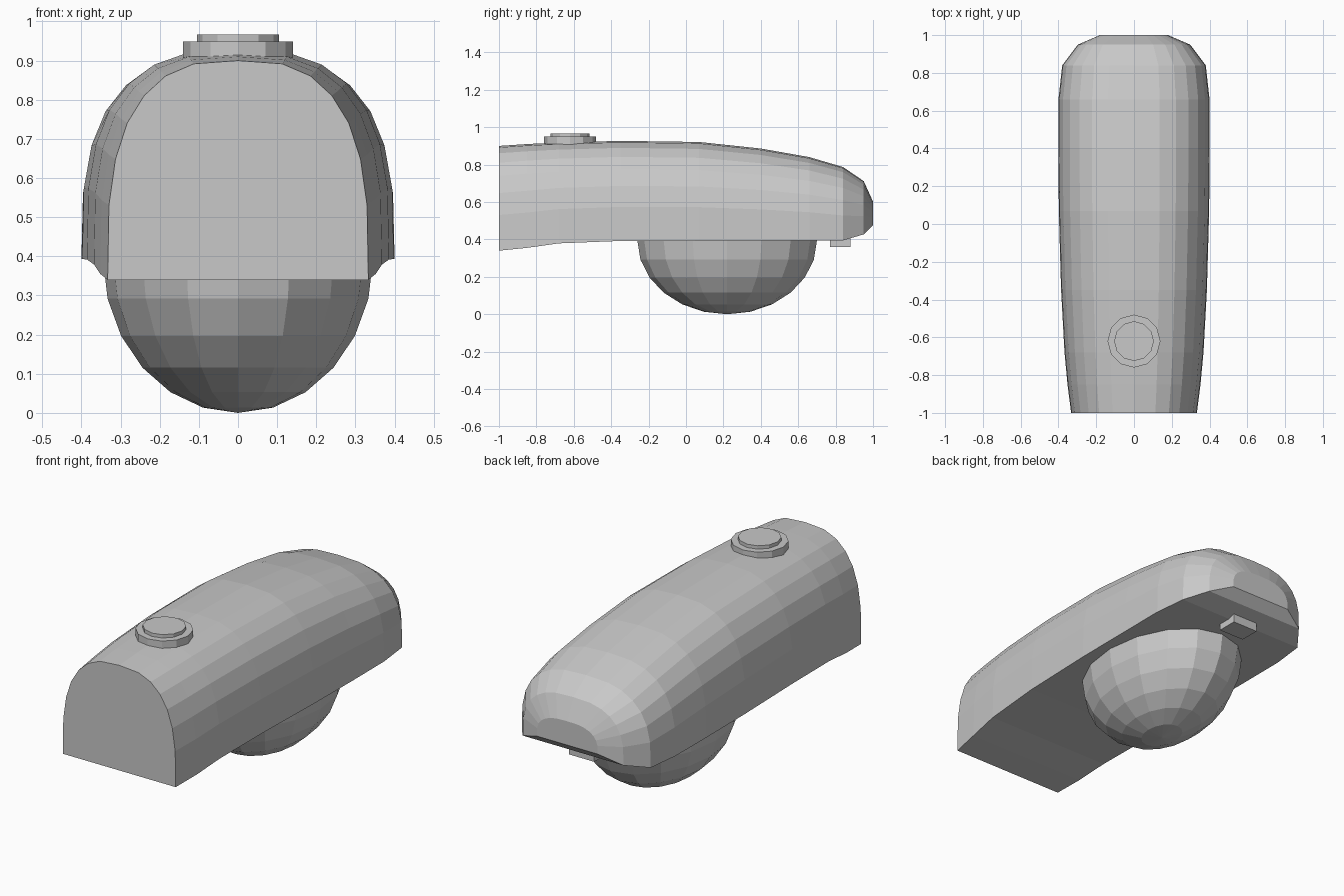
import bpy, bmesh, math

if "Cube" in bpy.data.objects:
    bpy.data.objects.remove(bpy.data.objects["Cube"])

grey = bpy.data.materials.new("light grey")
grey.diffuse_color = (0.58, 0.58, 0.58, 1)
grey.use_nodes = True
grey.node_tree.nodes["Principled BSDF"].inputs["Base Color"].default_value = grey.diffuse_color


def add_object(name, bm):
    bmesh.ops.recalc_face_normals(bm, faces=bm.faces[:])
    mesh = bpy.data.meshes.new(name)
    bm.to_mesh(mesh)
    bm.free()
    mesh.materials.append(grey)
    obj = bpy.data.objects.new(name, mesh)
    bpy.context.collection.objects.link(obj)
    return obj


def loft(bm, rings, cap_start, cap_end):
    """Bridge closed rings of equal size."""
    loops = [[bm.verts.new(p) for p in ring] for ring in rings]
    n = len(loops[0])
    for a, b in zip(loops, loops[1:]):
        for i in range(n):
            j = (i + 1) % n
            bm.faces.new((a[i], a[j], b[j], b[i]))
    if cap_start:
        bm.faces.new(loops[0])
    if cap_end:
        bm.faces.new(loops[-1])
    return loops


# Housing: arched cross-section swept along y (y, half width, bottom, top)
half = [(1, 0), (.99, .34), (.94, .55), (.85, .715), (.72, .84), (.555, .93), (.34, .985), (0, 1)]
arch = half + [(-x, z) for x, z in reversed(half[:-1])]
stations = [
    (-1.00, .333, .340, .900), (-.85, .352, .355, .910), (-.68, .368, .379, .918),
    (-.35, .386, .392, .927), (.07, .398, .393, .921), (.40, .400, .393, .886),
    (.66, .400, .394, .840), (.84, .380, .395, .787), (.95, .297, .427, .712),
    (1.00, .180, .475, .602),
]
bm = bmesh.new()
loft(bm, [[(w * x, y, lo + (hi - lo) * z) for x, z in arch] for y, w, lo, hi in stations], True, True)
add_object("lamp_housing", bm)

# Lens: lower half of an ellipsoid under the housing
bm = bmesh.new()
rings = []
for k in range(6):
    t = math.radians(15 * k)
    rings.append([(.345 * math.cos(t) * math.cos(a), .22 + .48 * math.cos(t) * math.sin(a),
                   .394 * (1 - math.sin(t))) for a in (math.tau * i / 16 for i in range(16))])
last = loft(bm, rings, True, False)[-1]
tip = bm.verts.new((0, .22, 0))
for i in range(16):
    bm.faces.new((last[i], last[(i + 1) % 16], tip))
add_object("lens_bowl", bm)


# Sensor socket on top: two stacked discs
def disc(name, r, z0, z1):
    bm = bmesh.new()
    loft(bm, [[(r * math.cos(math.tau * i / 12), -.62 + r * math.sin(math.tau * i / 12), z)
               for i in range(12)] for z in (z0, z1)], True, True)
    add_object(name, bm)


disc("socket_base", .14, .908, .949)
disc("socket_cap", .105, .945, .967)

# Latch under the nose
bm = bmesh.new()
loft(bm, [[(-.075, .77, z), (.075, .77, z), (.075, .88, z), (-.075, .88, z)] for z in (.36, .42)], True, True)
add_object("latch", bm)
